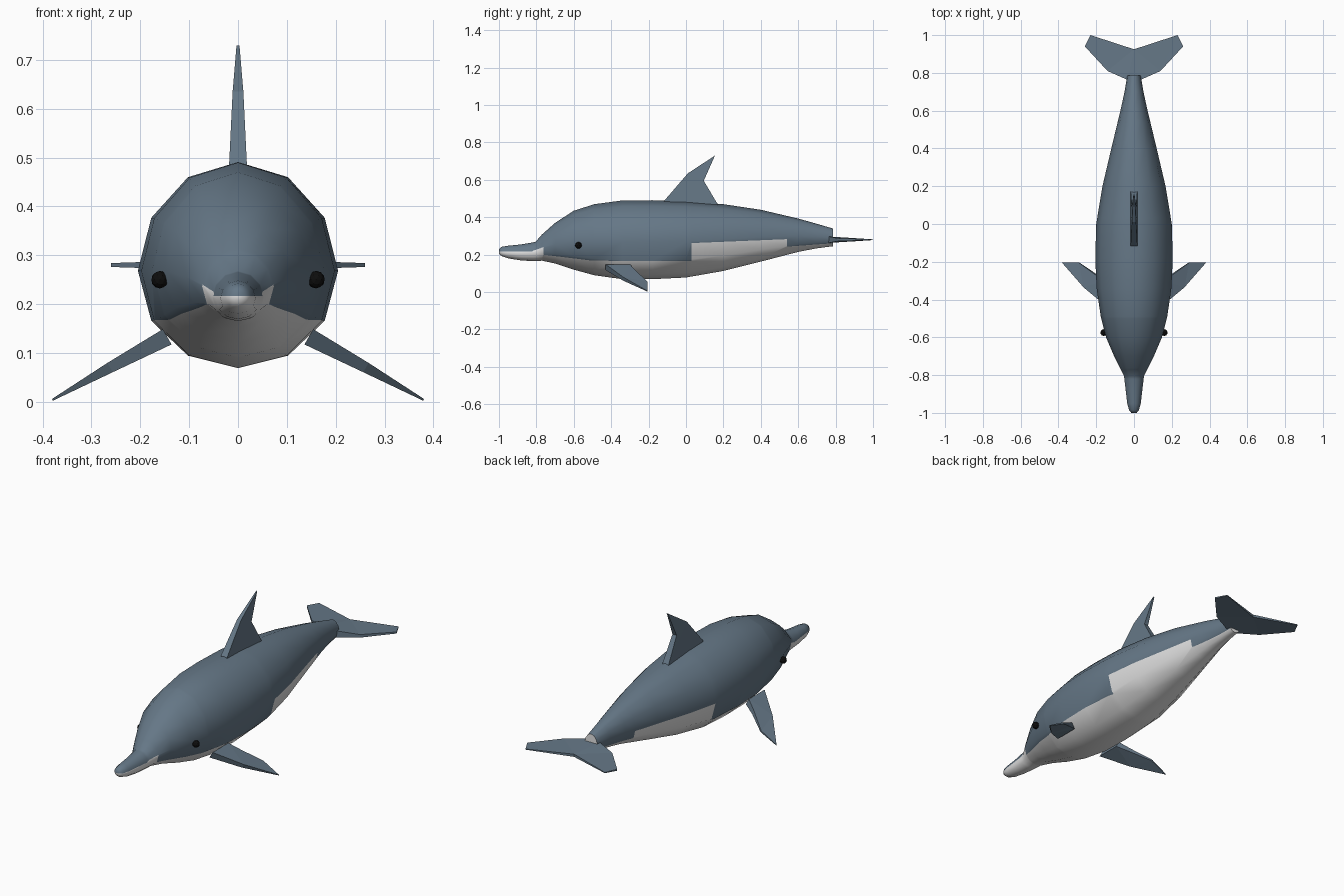
import bpy, bmesh, math
from mathutils import Vector

if "Cube" in bpy.data.objects:
    bpy.data.objects.remove(bpy.data.objects["Cube"])


def material(name, rgb):
    m = bpy.data.materials.new(name)
    m.diffuse_color = (*rgb, 1)
    m.use_nodes = True
    m.node_tree.nodes["Principled BSDF"].inputs["Base Color"].default_value = m.diffuse_color
    return m


GREY = material("slate grey", (0.13, 0.185, 0.24))
WHITE = material("belly white", (0.78, 0.78, 0.78))
BLACK = material("eye black", (0.004, 0.004, 0.004))


def finish(name, bm, mats):
    bmesh.ops.recalc_face_normals(bm, faces=bm.faces)
    me = bpy.data.meshes.new(name)
    bm.to_mesh(me)
    bm.free()
    for m in mats:
        me.materials.append(m)
    ob = bpy.data.objects.new(name, me)
    bpy.context.collection.objects.link(ob)
    return ob


# Body stations: y, bottom z, top z, half width
STATIONS = [
    (-1.0, 0.205, 0.23, 0.014), (-0.985, 0.192, 0.242, 0.026), (-0.95, 0.18, 0.248, 0.036),
    (-0.88, 0.169, 0.255, 0.044), (-0.805, 0.165, 0.268, 0.053), (-0.77, 0.168, 0.308, 0.07),
    (-0.70, 0.153, 0.37, 0.105), (-0.60, 0.12, 0.435, 0.148), (-0.49, 0.09, 0.47, 0.176),
    (-0.34, 0.069, 0.49, 0.198), (-0.18, 0.069, 0.491, 0.205), (0.0, 0.078, 0.486, 0.2),
    (0.2, 0.113, 0.47, 0.167), (0.4, 0.163, 0.44, 0.12), (0.6, 0.215, 0.393, 0.072),
    (0.7, 0.234, 0.365, 0.05), (0.785, 0.245, 0.34, 0.036)]
SIDES = 12

# Belly colour line: y start, z start, y end, z end
BELLY = [(-1.01, 0.217, -0.82, 0.217), (-0.82, 0.22, -0.763, 0.24),
         (-0.763, 0.2, -0.5, 0.168), (-0.5, 0.168, 0.03, 0.165),
         (0.03, 0.262, 0.54, 0.283), (0.54, 0.243, 0.80, 0.262)]


def make_body():
    bm = bmesh.new()
    rings = []
    for y, lo, hi, w in STATIONS:
        mid, h = (lo + hi) / 2, (hi - lo) / 2
        ring = []
        for i in range(SIDES):
            a = 2 * math.pi * i / SIDES
            s, c = math.sin(a), math.cos(a)
            ring.append(bm.verts.new((w * s, y, mid + h * c - 0.055 * h * s * s)))
        rings.append(ring)
    for a, b in zip(rings, rings[1:]):
        for i in range(SIDES):
            j = (i + 1) % SIDES
            bm.faces.new((a[i], a[j], b[j], b[i]))
    bm.faces.new(rings[0])
    bm.faces.new(rings[-1])

    # Cut the skin at each step of the belly line, then along the line
    for y0, z0, y1, z1 in BELLY[1:]:
        bmesh.ops.bisect_plane(bm, geom=bm.verts[:] + bm.edges[:] + bm.faces[:], dist=1e-5,
                               plane_co=(0, y0, 0), plane_no=(0, 1, 0))
    for y0, z0, y1, z1 in BELLY:
        faces = [f for f in bm.faces if y0 < f.calc_center_median().y < y1]
        edges = {e for f in faces for e in f.edges}
        verts = {v for f in faces for v in f.verts}
        bmesh.ops.bisect_plane(bm, geom=list(verts) + list(edges) + faces, dist=1e-5,
                               plane_co=(0, y0, z0), plane_no=(0, z0 - z1, y1 - y0))
    for f in bm.faces:
        c = f.calc_center_median()
        for y0, z0, y1, z1 in BELLY:
            if y0 < c.y < y1:
                line = z0 + (z1 - z0) * (c.y - y0) / (y1 - y0)
                f.material_index = 1 if c.z < line else 0
        if c.y > 0.78:          # tail stump
            f.material_index = 1
    ob = finish("body", bm, [GREY, WHITE])
    bpy.context.view_layer.objects.active = ob
    ob.select_set(True)
    bpy.ops.object.shade_smooth_by_angle(angle=math.radians(62))
    ob.select_set(False)


def fin(name, outline, normal):
    """Tapered plate; outline points are (x, y, z, half thickness)."""
    bm = bmesh.new()
    n = Vector(normal).normalized()
    up = [bm.verts.new(Vector(p[:3]) + n * p[3]) for p in outline]
    dn = [bm.verts.new(Vector(p[:3]) - n * p[3]) for p in outline]
    bm.faces.new(up)
    bm.faces.new(dn[::-1])
    for i in range(len(outline)):
        j = (i + 1) % len(outline)
        bm.faces.new((up[i], dn[i], dn[j], up[j]))
    bmesh.ops.triangulate(bm, faces=[f for f in bm.faces if len(f.verts) > 4])
    finish(name, bm, [GREY])


make_body()

# Dorsal fin
fin("dorsal_fin", [(0, -0.12, 0.475, 0.018), (0, -0.115, 0.49, 0.018), (0, 0.01, 0.635, 0.011),
                   (0, 0.155, 0.73, 0.003), (0, 0.095, 0.595, 0.012), (0, 0.175, 0.46, 0.018)],
    (1, 0, 0))

# Tail fluke
half = [(0.23, 1.0, 0.28, 0.002), (0.26, 0.94, 0.28, 0.004),
        (0.14, 0.81, 0.28, 0.008), (0.035, 0.763, 0.28, 0.017)]
fin("tail_fluke", [(0, 0.925, 0.28, 0.007)] + half +
    [(-x, y, z, t) for x, y, z, t in reversed(half)], (0, 0, 1))

# Flippers and eyes on both sides
FLIPPER = [(0.145, -0.43, 0.133, 0.018), (0.262, -0.335, 0.07, 0.011), (0.38, -0.205, 0.004, 0.002),
           (0.29, -0.205, 0.052, 0.004), (0.2, -0.268, 0.105, 0.011), (0.145, -0.3, 0.133, 0.018)]
for side, s in (("left", 1), ("right", -1)):
    fin(side + "_flipper", [(s * x, y, z, t) for x, y, z, t in FLIPPER], (s * 0.5, 0, 0.87))
    bm = bmesh.new()
    bmesh.ops.create_icosphere(bm, subdivisions=2, radius=0.018)
    bmesh.ops.translate(bm, verts=bm.verts, vec=(s * 0.16, -0.575, 0.25))
    finish(side + "_eye", bm, [BLACK])
